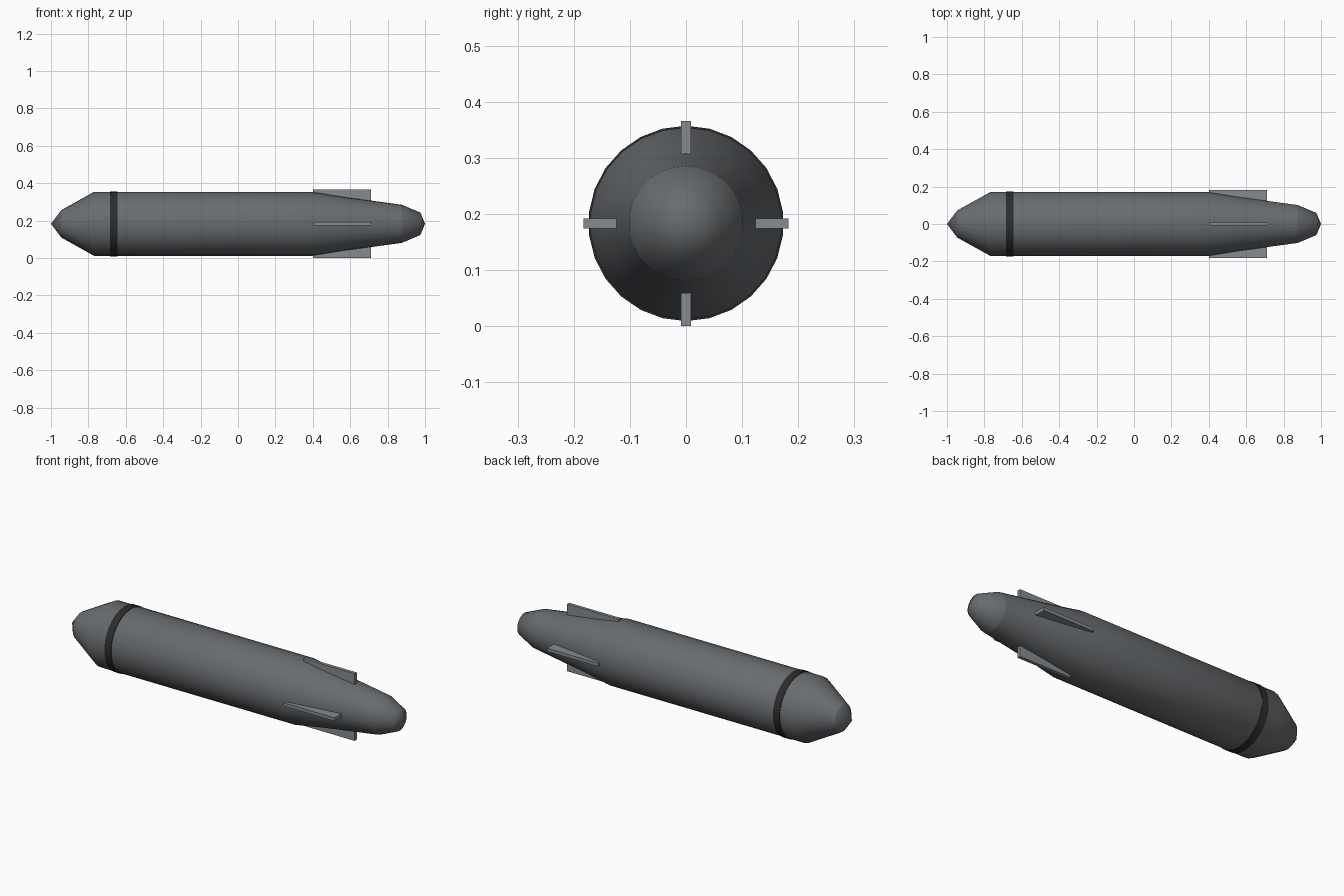
import bpy, bmesh, math
from mathutils import Vector, Matrix

cube = bpy.data.objects.get("Cube")
if cube:
    bpy.data.objects.remove(cube, do_unlink=True)

AXIS_Z = 0.183
SIDES = 26


def material(name, color):
    m = bpy.data.materials.new(name)
    m.use_nodes = True
    m.diffuse_color = (*color, 1)
    m.node_tree.nodes["Principled BSDF"].inputs["Base Color"].default_value = (*color, 1)
    return m


hull_grey = material("hull grey", (0.14, 0.15, 0.16))
fin_grey = material("fin grey", (0.24, 0.26, 0.28))
band_black = material("band black", (0.025, 0.025, 0.025))


def add_object(name, bm, mat):
    bmesh.ops.recalc_face_normals(bm, faces=bm.faces)
    mesh = bpy.data.meshes.new(name)
    bm.to_mesh(mesh)
    bm.free()
    mesh.materials.append(mat)
    ob = bpy.data.objects.new(name, mesh)
    ob.location.z = AXIS_Z
    bpy.context.collection.objects.link(ob)
    return ob


def lathe(name, profile, mat, angle=40):
    """Spin (x, radius) points around the long axis."""
    bm = bmesh.new()
    verts = [bm.verts.new((x, 0, r)) for x, r in profile]
    edges = [bm.edges.new(pair) for pair in zip(verts, verts[1:])]
    bmesh.ops.spin(bm, geom=verts + edges, cent=(0, 0, 0), axis=(1, 0, 0),
                   angle=math.tau, steps=SIDES, use_merge=True)
    bmesh.ops.remove_doubles(bm, verts=bm.verts, dist=0.0005)
    ob = add_object(name, bm, mat)
    bpy.ops.object.select_all(action="DESELECT")
    ob.select_set(True)
    bpy.context.view_layer.objects.active = ob
    bpy.ops.object.shade_smooth_by_angle(angle=math.radians(angle))
    return ob


# Hull in three sections, so that creases stay at their joints
lathe("nose_tip", [(-1, 0), (-0.945, 0.073)], hull_grey)
lathe("hull", [(-0.945, 0.073), (-0.77, 0.171), (0.4, 0.171),
               (0.56, 0.145), (0.875, 0.102)], hull_grey)
lathe("tail_cap", [(0.875, 0.102), (0.975, 0.06), (1, 0)], hull_grey, 60)

# Dark band behind the nose
lathe("nose_band", [(-0.685, 0.165), (-0.685, 0.174), (-0.645, 0.174),
                    (-0.645, 0.165)], band_black)

# Four tail fins
for i, side in enumerate(("top", "right", "bottom", "left")):
    bm = bmesh.new()
    bmesh.ops.create_cube(bm, size=1)
    bmesh.ops.scale(bm, vec=(0.31, 0.018, 0.073), verts=bm.verts)
    bmesh.ops.translate(bm, vec=Vector((0.555, 0, 0.1465)), verts=bm.verts)
    bmesh.ops.rotate(bm, cent=(0, 0, 0), verts=bm.verts,
                     matrix=Matrix.Rotation(i * math.pi / 2, 3, "X"))
    add_object(side + "_fin", bm, fin_grey)
